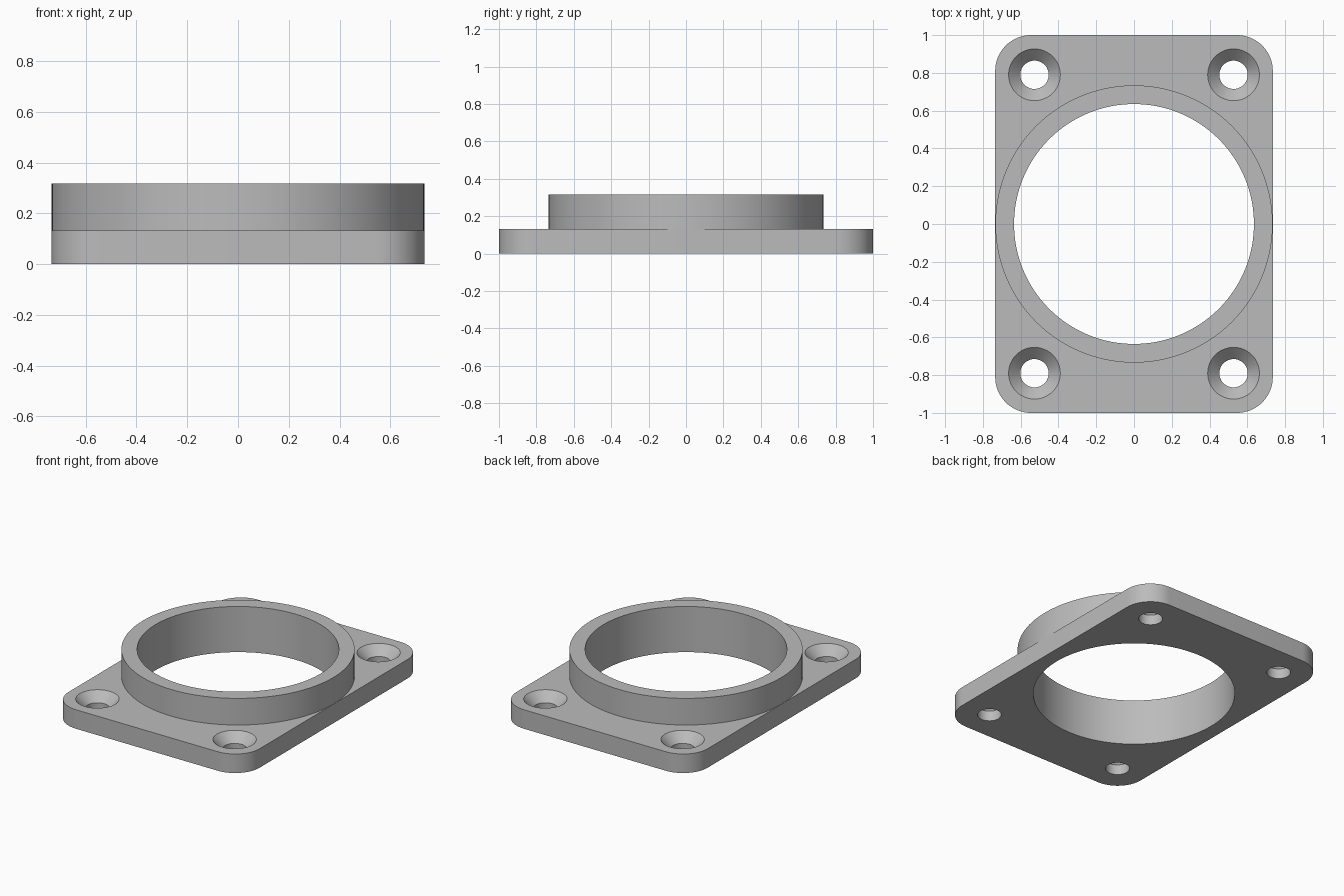
import bpy, bmesh, math

cube = bpy.data.objects.get("Cube")
if cube:
    bpy.data.objects.remove(cube, do_unlink=True)

HALF_X, HALF_Y, THICK, CORNER = 0.735, 1.0, 0.132, 0.19
TOP, BORE = 0.317, 0.635
HOLE_X, HOLE_Y, HOLE_R, SINK_R = 0.527, 0.79, 0.075, 0.137

grey = bpy.data.materials.new("machined grey")
grey.use_nodes = True
colour = (0.5, 0.5, 0.5, 1)
grey.diffuse_color = colour
grey.node_tree.nodes["Principled BSDF"].inputs["Base Color"].default_value = colour


def add_object(name, bm):
    bmesh.ops.recalc_face_normals(bm, faces=bm.faces)
    mesh = bpy.data.meshes.new(name)
    bm.to_mesh(mesh)
    bm.free()
    mesh.materials.append(grey)
    obj = bpy.data.objects.new(name, mesh)
    bpy.context.collection.objects.link(obj)
    return obj


def turned(name, profile, segments, x=0, y=0):
    """Closed solid of revolution from (radius, height) pairs."""
    bm = bmesh.new()
    rings = []
    for r, z in profile:
        rings.append([bm.verts.new((x + r * math.cos(a), y + r * math.sin(a), z))
                      for a in (math.tau * i / segments for i in range(segments))])
    for low, high in zip(rings, rings[1:]):
        for i in range(segments):
            j = (i + 1) % segments
            bm.faces.new((low[i], low[j], high[j], high[i]))
    bm.faces.new(rings[0])
    bm.faces.new(rings[-1])
    return add_object(name, bm)


def rounded_plate(name, steps=16):
    bm = bmesh.new()
    outline = []
    for k, (sx, sy) in enumerate([(1, 1), (-1, 1), (-1, -1), (1, -1)]):
        for i in range(steps + 1):
            a = math.pi / 2 * (k + i / steps)
            outline.append(bm.verts.new((sx * (HALF_X - CORNER) + CORNER * math.cos(a),
                                         sy * (HALF_Y - CORNER) + CORNER * math.sin(a), 0)))
    base = bm.faces.new(outline)
    ext = bmesh.ops.extrude_face_region(bm, geom=[base], use_keep_orig=True)
    bmesh.ops.translate(bm, vec=(0, 0, THICK),
                        verts=[g for g in ext["geom"] if isinstance(g, bmesh.types.BMVert)])
    return add_object(name, bm)


def combine(target, tool, operation):
    tool.hide_render = True
    mod = target.modifiers.new(tool.name, "BOOLEAN")
    mod.operation, mod.solver, mod.object = operation, "EXACT", tool
    bpy.context.view_layer.objects.active = target
    bpy.ops.object.modifier_apply(modifier=mod.name)
    bpy.data.objects.remove(tool, do_unlink=True)


# Base plate with the raised collar
flange = rounded_plate("mounting_flange")
collar = turned("collar", [(HALF_X - 0.001, THICK / 2), (HALF_X - 0.001, TOP)], 128)
combine(flange, collar, "UNION")

# Central bore
bore = turned("bore_cutter", [(BORE, -0.1), (BORE, TOP + 0.1)], 128)
combine(flange, bore, "DIFFERENCE")

# Countersunk screw holes
sink_depth = SINK_R - HOLE_R
for sx in (-1, 1):
    for sy in (-1, 1):
        cutter = turned("screw_hole_cutter",
                        [(HOLE_R, -0.1), (HOLE_R, THICK - sink_depth),
                         (SINK_R, THICK), (SINK_R, THICK + 0.05)],
                        48, sx * HOLE_X, sy * HOLE_Y)
        combine(flange, cutter, "DIFFERENCE")

# Smooth curved walls, crisp edges
bpy.ops.object.select_all(action="DESELECT")
flange.select_set(True)
bpy.context.view_layer.objects.active = flange
bpy.ops.object.shade_smooth_by_angle(angle=math.radians(30))
